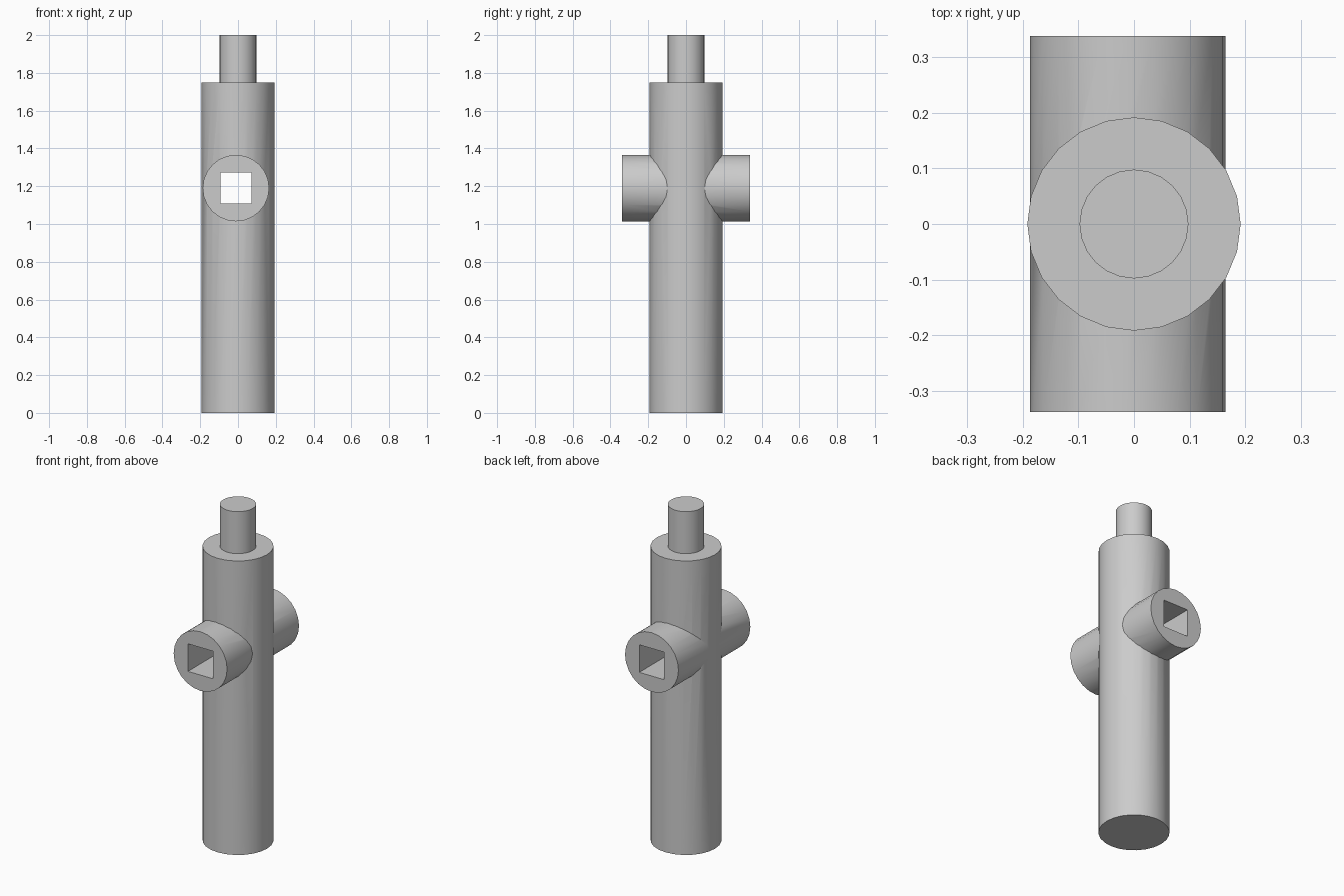
import bpy
import math

cube = bpy.data.objects.get("Cube")
if cube:
    bpy.data.objects.remove(cube, do_unlink=True)

grey = bpy.data.materials.new("plain grey")
grey.use_nodes = True
colour = (0.6, 0.6, 0.6, 1)
grey.diffuse_color = colour
grey.node_tree.nodes["Principled BSDF"].inputs["Base Color"].default_value = colour

SIDES = 24
ARM_X, ARM_Z = -0.011, 1.19


def cylinder(name, radius, length, centre, rotation=(0, 0, 0)):
    bpy.ops.mesh.primitive_cylinder_add(vertices=SIDES, radius=radius, depth=length,
                                        location=centre, rotation=rotation)
    obj = bpy.context.object
    obj.name = name
    obj.data.materials.append(grey)
    return obj


def combine(target, other, operation):
    mod = target.modifiers.new(operation.lower(), "BOOLEAN")
    mod.operation = operation
    mod.solver = "EXACT"
    mod.object = other
    bpy.context.view_layer.objects.active = target
    bpy.ops.object.modifier_apply(modifier=mod.name)
    bpy.data.objects.remove(other, do_unlink=True)


# Upright shaft with a narrower pin on top
body = cylinder("shaft_with_cross_tube", 0.192, 1.75, (0, 0, 0.875))
pin = cylinder("top_pin", 0.098, 0.4, (0, 0, 1.8))
combine(body, pin, "UNION")

# Cross tube running front to back, slightly off centre
tube = cylinder("cross_tube", 0.176, 0.676, (ARM_X, 0, ARM_Z), (math.pi / 2, 0, 0))
combine(body, tube, "UNION")

# Square socket cut right through the cross tube
bpy.ops.mesh.primitive_cube_add(size=1, location=(ARM_X, 0, ARM_Z))
socket = bpy.context.object
socket.name = "square_socket_cutter"
socket.scale = (0.164, 1, 0.164)
socket.hide_render = True
socket.data.materials.append(grey)
combine(body, socket, "DIFFERENCE")

# Smooth round walls, crisp edges
bpy.ops.object.select_all(action="DESELECT")
body.select_set(True)
bpy.context.view_layer.objects.active = body
bpy.ops.object.shade_smooth_by_angle(angle=math.radians(30))
